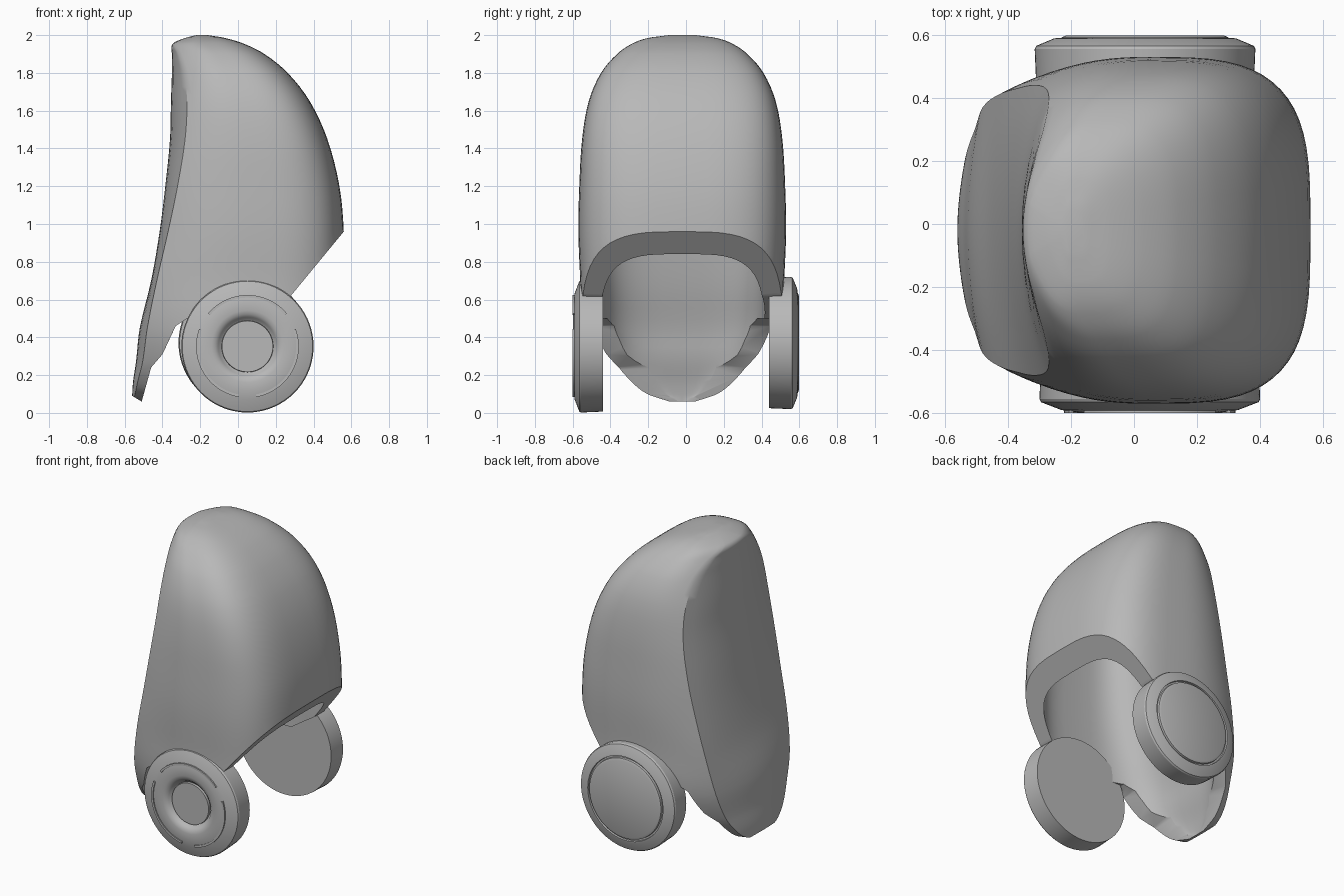
import bpy, bmesh, math
from mathutils import Vector

cube = bpy.data.objects.get("Cube")
if cube:
    bpy.data.objects.remove(cube, do_unlink=True)

grey = bpy.data.materials.new("plain_grey")
grey.use_nodes = True
colour = (0.48, 0.48, 0.48, 1)
grey.diffuse_color = colour
grey.node_tree.nodes["Principled BSDF"].inputs["Base Color"].default_value = colour


def make_object(name, bm, location=(0, 0, 0)):
    bmesh.ops.recalc_face_normals(bm, faces=bm.faces[:])
    mesh = bpy.data.meshes.new(name)
    bm.to_mesh(mesh)
    bm.free()
    mesh.materials.append(grey)
    obj = bpy.data.objects.new(name, mesh)
    obj.location = location
    bpy.context.collection.objects.link(obj)
    return obj


def activate(obj):
    bpy.ops.object.select_all(action='DESELECT')
    obj.select_set(True)
    bpy.context.view_layer.objects.active = obj


def smooth(obj, degrees):
    activate(obj)
    bpy.ops.object.shade_smooth_by_angle(angle=math.radians(degrees))


def subtract(obj, cutter):
    mod = obj.modifiers.new("cut", 'BOOLEAN')
    mod.operation = 'DIFFERENCE'
    mod.solver = 'EXACT'
    mod.object = cutter
    activate(obj)
    bpy.ops.object.modifier_apply(modifier=mod.name)
    bpy.data.objects.remove(cutter, do_unlink=True)


# Shell sections: height, panel middle x, panel edge x, widest x, front x,
# half width, panel half width
SECTIONS = [
    (.06, -.56, -.555, 0, .5, .1, .06),
    (.1, -.56, -.545, 0, .52, .25, .17),
    (.17, -.555, -.53, 0, .53, .36, .25),
    (.27, -.54, -.505, 0, .54, .47, .32),
    (.45, -.52, -.48, .03, .55, .53, .39),
    (.7, -.46, -.43, .05, .56, .54, .43),
    (.96, -.415, -.37, .05, .56, .55, .45),
    (1.2, -.385, -.32, .05, .537, .545, .46),
    (1.45, -.36, -.28, .04, .473, .53, .45),
    (1.65, -.355, -.27, 0, .38, .495, .41),
    (1.8, -.35, -.285, -.06, .263, .43, .33),
    (1.9, -.35, -.315, -.12, .14, .345, .22),
    (1.955, -.345, -.335, -.17, .03, .265, .1),
    (1.985, -.28, -.275, -.18, -.07, .18, .05),
    (2.0, -.22, -.218, -.2, -.16, .07, .02),
]


def refine(rows, steps):
    # Smooth interpolation between the given sections
    out = []
    for i in range(len(rows) - 1):
        rs = [rows[max(0, min(len(rows) - 1, i + k))] for k in (-1, 0, 1, 2)]
        za, zb, zc, zd = (r[0] for r in rs)
        for s in range(steps):
            t = s / steps
            row = [zb + (zc - zb) * t]
            for a, b, c, d in list(zip(*rs))[1:]:
                m1 = (c - a) / (zc - za) * (zc - zb)
                m2 = (d - b) / (zd - zb) * (zc - zb)
                row.append((2*t**3 - 3*t**2 + 1) * b + (t**3 - 2*t**2 + t) * m1
                           + (3*t**2 - 2*t**3) * c + (t**3 - t**2) * m2)
            out.append(tuple(row))
    return out + [rows[-1]]


def quarter(xm, x_end, w, power, steps=16):
    # Rounded corner from the widest point to the end point
    return [(xm + (x_end - xm) * max(0, math.cos(a)) ** power,
             w * max(0, math.sin(a)) ** power)
            for a in (math.pi / 2 * (1 - i / steps) for i in range(steps + 1))]


def outer_half(xb, xe, xm, xf, w, wp):
    panel = [(xb + (xe - xb) * (i / 6) ** 2, wp * i / 6) for i in range(7)]
    side = []
    for i in range(1, 10):
        t = 1 - i / 10
        side.append((xm + (xe - xm) * t, w - (w - wp) * t ** 2.4))
    return panel + side + quarter(xm, xf, w, .6)


def inner_half(xb, xm, xf, w):
    return quarter(xm, xb, w, .62)[::-1] + quarter(xm, xf, w, .56)[1:]


def loft(name, sections):
    bm = bmesh.new()
    rings = []
    for z, half in sections:
        points = half + [(x, -y) for x, y in half[-2:0:-1]]
        rings.append([bm.verts.new(Vector((x, y, z))) for x, y in points])
    n = len(rings[0])
    for lo, hi in zip(rings, rings[1:]):
        for i in range(n):
            j = (i + 1) % n
            bm.faces.new((lo[i], lo[j], hi[j], hi[i]))
    bm.faces.new(rings[0])
    bm.faces.new(rings[-1])
    return make_object(name, bm, (0, -.02, 0))


# Hollow shell, thinner towards its lower tip
rows = refine(SECTIONS, 4)
shell = loft("shell", [(r[0], outer_half(*r[1:])) for r in rows])
hollow = []
for z, xb, xe, xm, xf, w, wp in rows:
    if z < 1.92:
        wall = min(.1, .02 + .2 * z)
        back = min(.08, .04 + .12 * z)
        hollow.append((z * .96, inner_half(xb + back, xm, xf - .1, w - wall)))
subtract(shell, loft("hollow_cutter", hollow))

# Lower opening, cut across the whole width
outline = [(1, 1.494), (.28, .62), (.1, .5), (-.27, .5), (-.33, .46), (-.4, .31),
           (-.46, .24), (-.51, .06), (-.56, .09), (-1, .09), (-1, -1), (1, -1)]
bm = bmesh.new()
face = bm.faces.new([bm.verts.new((x, -1, z)) for x, z in outline])
side = bmesh.ops.extrude_face_region(bm, geom=[face])["geom"]
bmesh.ops.translate(bm, vec=(0, 2, 0),
                    verts=[v for v in side if isinstance(v, bmesh.types.BMVert)])
subtract(shell, make_object("opening_cutter", bm))
smooth(shell, 32)


# Round ear pieces, turned from a radius and depth profile
def turned(name, profile, centre, direction, sides=72):
    bm = bmesh.new()
    rings = []
    for r, depth in profile:
        rings.append([bm.verts.new((r * math.cos(math.tau * i / sides), direction * depth,
                                    r * math.sin(math.tau * i / sides)))
                      for i in range(sides)])
    for a, b in zip(rings, rings[1:]):
        for i in range(sides):
            j = (i + 1) % sides
            bm.faces.new((a[i], a[j], b[j], b[i]))
    bm.faces.new(rings[0])
    bm.faces.new(rings[-1])
    obj = make_object(name, bm, (centre[0], 0, centre[1]))
    smooth(obj, 25)
    return obj


rim = [(.345, .44), (.35, .555), (.345, .565)]
dish = [(.28, .59), (.23, .597), (.19, .597), (.17, .592), (.155, .58), (.145, .565),
        (.137, .56), (.135, .575)]
turned("right_ear_disc", rim + dish, (.05, .352), -1)
groove = [(.29, .588), (.278, .59), (.276, .578), (.266, .578), (.264, .592), (.25, .598)]
turned("left_ear_disc", rim + groove, (.035, .37), 1)

# Three thin arc strips on the right ear disc
for number in range(3):
    bm = bmesh.new()
    loops = []
    for i in range(25):
        a = math.radians(40 + number * 120 + i * 100 / 24)
        loops.append([bm.verts.new((r * math.cos(a), y, r * math.sin(a)))
                      for r, y in ((.258, -.591), (.258, -.6), (.272, -.6), (.272, -.591))])
    for a, b in zip(loops, loops[1:]):
        for i in range(4):
            j = (i + 1) % 4
            bm.faces.new((a[i], a[j], b[j], b[i]))
    bm.faces.new(loops[0])
    bm.faces.new(loops[-1])
    smooth(make_object(f"ear_arc_strip_{number + 1}", bm, (.05, 0, .352)), 30)
